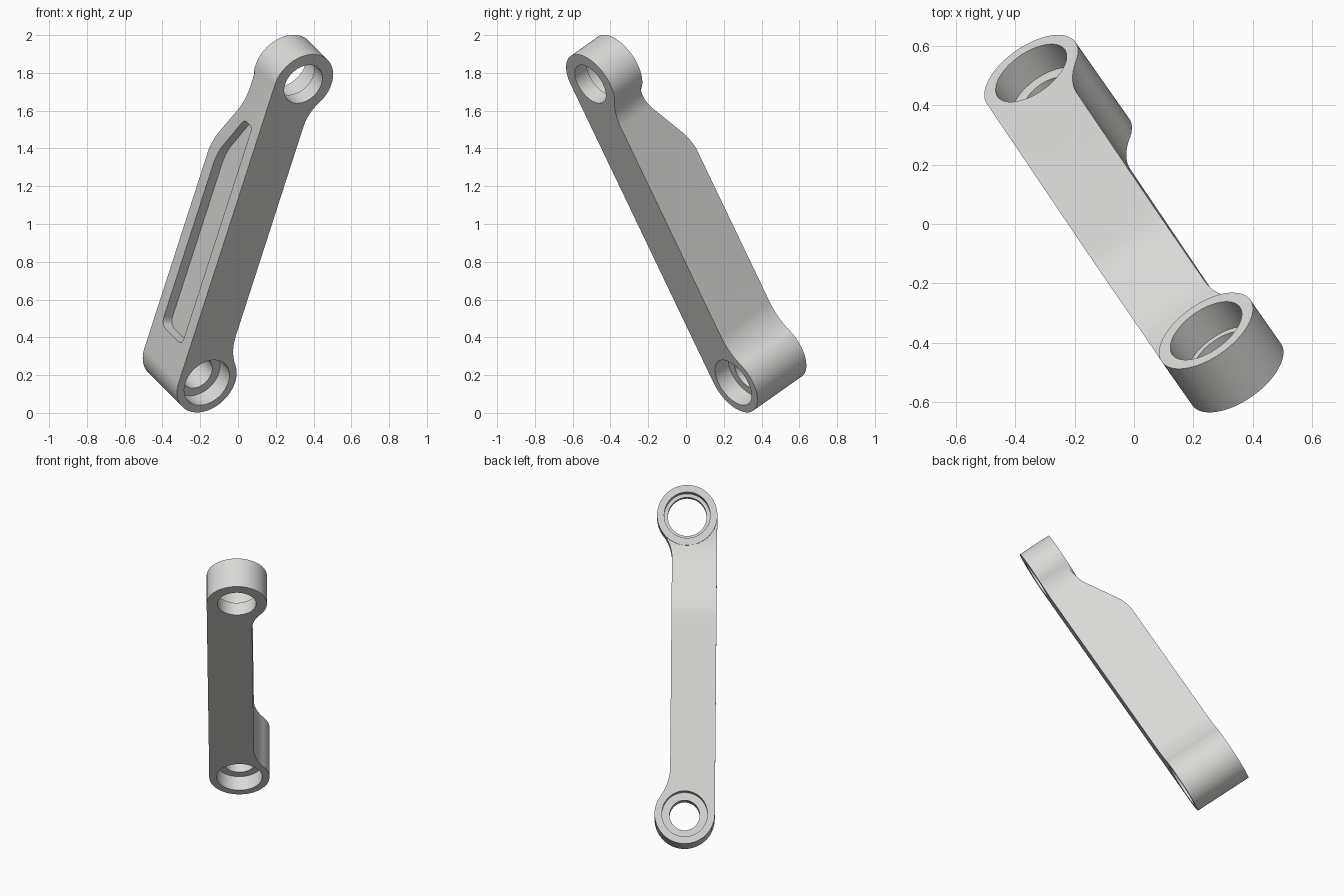
import bpy, bmesh
from math import sin, cos, pi, sqrt, atan2, radians
from mathutils import Vector, Matrix

if "Cube" in bpy.data.objects:
    bpy.data.objects.remove(bpy.data.objects["Cube"])

LENGTH, R, EDGE = 1.825, 0.182, 0.09      # boss spacing, boss radius, narrow side of the beam
THICK, THIN = 0.365, 0.207                # lower and upper boss heights

metal = bpy.data.materials.new("grey metal")
metal.use_nodes = True
grey = (0.7, 0.7, 0.685, 1)
metal.diffuse_color = grey
metal.node_tree.nodes["Principled BSDF"].inputs["Base Color"].default_value = grey


def loft(name, rings):
    """Closed solid from rings of equal point count."""
    bm = bmesh.new()
    loops = [[bm.verts.new(p) for p in ring] for ring in rings]
    n = len(loops[0])
    for a, b in zip(loops, loops[1:]):
        for i in range(n):
            bm.faces.new((a[i], a[(i + 1) % n], b[(i + 1) % n], b[i]))
    bm.faces.new(loops[0])
    bm.faces.new(loops[-1])
    bmesh.ops.recalc_face_normals(bm, faces=bm.faces)
    mesh = bpy.data.meshes.new(name)
    bm.to_mesh(mesh)
    bm.free()
    mesh.materials.append(metal)
    obj = bpy.data.objects.new(name, mesh)
    bpy.context.scene.collection.objects.link(obj)
    return obj


def arc(cx, cy, r, a0, a1, steps):
    return [(cx + r * cos(a0 + (a1 - a0) * i / steps),
             cy + r * sin(a0 + (a1 - a0) * i / steps)) for i in range(steps + 1)]


def rounded(points, cuts, steps=8):
    """Polygon with each corner eased by its cut distance."""
    out = []
    for i, p in enumerate(points):
        p, a, b = Vector(p), Vector(points[i - 1]), Vector(points[(i + 1) % len(points)])
        if not cuts[i]:
            out.append(p)
            continue
        s, e = p + (a - p).normalized() * cuts[i], p + (b - p).normalized() * cuts[i]
        for k in range(steps + 1):
            t = k / steps
            out.append(s * (1 - t) ** 2 + p * 2 * t * (1 - t) + e * t * t)
    return out


def cylinder(name, x, r, z0, z1):
    ring = arc(x, 0, r, 0, 2 * pi, 96)[:-1]
    return loft(name, [[(px, py, z) for px, py in ring] for z in (z0, z1)])


def side_prism(name, profile, y0, y1):
    return loft(name, [[(x, y, z) for x, z in profile] for y in (y0, y1)])


def cut(obj, cutter):
    """Subtract the cutter, keep the resulting mesh and drop the cutter."""
    mod = obj.modifiers.new("cut", 'BOOLEAN')
    mod.operation, mod.solver, mod.object = 'DIFFERENCE', 'EXACT', cutter
    bpy.context.view_layer.update()
    graph = bpy.context.evaluated_depsgraph_get()
    result = bpy.data.meshes.new_from_object(obj.evaluated_get(graph))
    obj.modifiers.clear()
    obj.data = result
    bpy.data.objects.remove(cutter)


# Plan outline: two bosses, flush on one side, blended into the beam on the other
def blend(r):
    t = sqrt((R + r) ** 2 - (EDGE + r) ** 2)
    return t, atan2(EDGE + r, t)


r0, r1 = 0.3, 0.24
t0, f0 = blend(r0)
t1, f1 = blend(r1)
outline = (arc(0, 0, R, 1.5 * pi, f0, 60)
           + arc(t0, EDGE + r0, r0, pi + f0, 1.5 * pi, 14)[1:]
           + arc(LENGTH - t1, EDGE + r1, r1, 1.5 * pi, 2 * pi - f1, 14)
           + arc(LENGTH, 0, R, pi - f1, -pi / 2, 60)[1:])
arm = loft("crank_arm", [[(x, y, z) for x, y in outline] for z in (0, THICK)])

# Taper down to the thinner upper boss, leaving the boss standing proud
taper = rounded([(1.0, THICK + 0.01), (1.27, THICK), (1.615, 0.194), (2.2, 0.194), (2.2, 0.6), (1.0, 0.6)],
                [0, 0.09, 0.09, 0, 0, 0])
wedge = side_prism("taper_cutter", taper, -0.4, 0.4)
cut(wedge, cylinder("boss_keep", LENGTH, R + 0.001, 0, THIN))
cut(arm, wedge)

# Bores and bearing seats
for x, r, z0, z1 in ((0, 0.091, -0.1, 0.6), (0, 0.138, THICK - 0.11, 0.6), (0, 0.138, -0.1, 0.1),
                     (LENGTH, 0.117, -0.1, 0.6), (LENGTH, 0.139, THIN - 0.118, 0.6)):
    cut(arm, cylinder("bore_cutter", x, r, z0, z1))

# Straight-walled pocket in the flush side
pocket = rounded([(0.19, 0.073), (0.19, 0.29), (1.24, 0.29), (1.52, 0.155), (1.52, 0.073)],
                 [0.04, 0.05, 0.07, 0.03, 0.03])
cut(arm, side_prism("pocket_cutter", pocket, -R - 0.1, -R + 0.056))

# Tilt into place: local x runs along the arm, local z along the bores
n = Vector((-0.497, 0.709, 0.5)).normalized()
u = Vector((0.511, -0.757, 1.583))
u = (u - n * u.dot(n)).normalized()
w = n.cross(u)
place = Matrix((u, w, n)).transposed().to_4x4()
place.translation = (-0.165, 0.25, 0.16)
arm.data.transform(place)

bpy.ops.object.select_all(action='DESELECT')
arm.select_set(True)
bpy.context.view_layer.objects.active = arm
bpy.ops.object.shade_smooth_by_angle(angle=radians(25))
